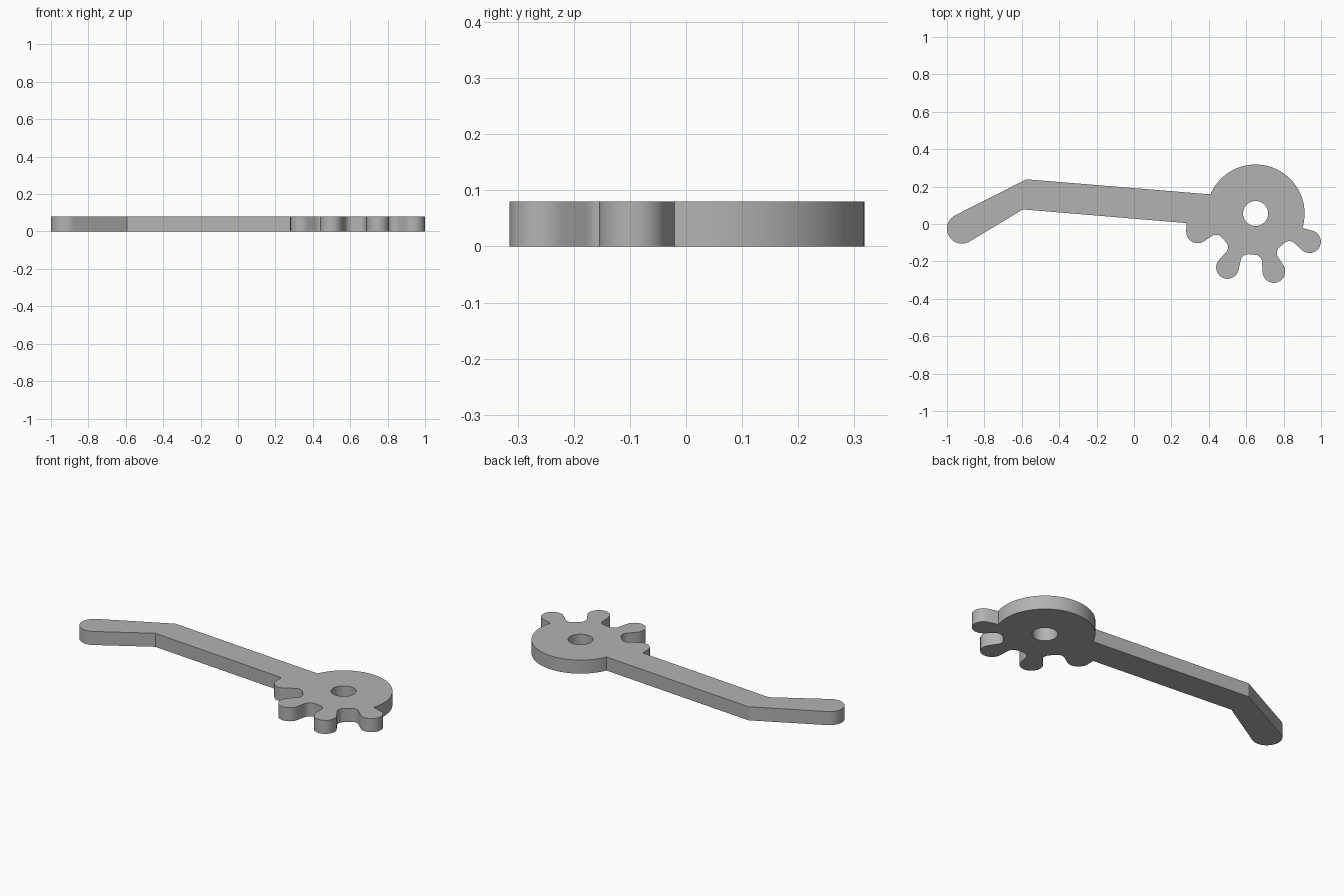
import bpy
from math import cos, sin, radians
from mathutils import Vector

cube = bpy.data.objects.get("Cube")
if cube:
    bpy.data.objects.remove(cube)

THICK = 0.08
HUB = Vector((0.65, 0.056))
TOOTH_DIST, TOOTH_R = 0.325, 0.061
FIRST, STEP, TEETH = -27.5, -45, 4


def polar(center, r, deg):
    return center + Vector((cos(radians(deg)), sin(radians(deg)))) * r


def arc(center, r, start, end, n=14):
    return [polar(center, r, start + (end - start) * i / n) for i in range(n + 1)]


# Lever: bent arm with a rounded free end
outline = [Vector((-0.575, 0.239))]
outline += arc(Vector((-0.92, -0.025)), 0.08, 117, 302, 20)
outline += [Vector((-0.594, 0.078)), Vector((0.28, 0.005))]

# Round teeth with filleted gaps, walked from the lever side to the far side
for i in reversed(range(TEETH)):
    a = FIRST + STEP * i
    start = 180 if i == TEETH - 1 else a - 106
    start = start - 360 if start > a else start
    end = a + 90 if i == 0 else a + 106
    outline += arc(polar(HUB, TOOTH_DIST, a), TOOTH_R, start, end)
    if i:
        mid = a - STEP / 2
        base = polar(HUB, 0.26, mid)
        outline += arc(polar(base, 0.018, mid - 90), 0.04, mid - 90, mid - 180, 6)
        outline += arc(polar(base, 0.018, mid + 90), 0.04, mid + 180, mid + 90, 6)

# Hub rim, back to the lever
outline += arc(HUB, 0.262, -17, 157, 40)

# Filled flat profile with the pivot hole, extruded to thickness
curve = bpy.data.curves.new("lever_profile", "CURVE")
curve.dimensions = "2D"
curve.fill_mode = "BOTH"
curve.extrude = THICK / 2
for loop in (outline, arc(HUB, 0.067, 0, 350, 35)):
    spline = curve.splines.new("POLY")
    spline.points.add(len(loop) - 1)
    for point, co in zip(spline.points, loop):
        point.co = (co.x, co.y, 0, 1)
    spline.use_cyclic_u = True

lever = bpy.data.objects.new("toothed_lever", curve)
bpy.context.collection.objects.link(lever)
lever.location.z = THICK / 2
bpy.ops.object.select_all(action="DESELECT")
lever.select_set(True)
bpy.context.view_layer.objects.active = lever
bpy.ops.object.convert(target="MESH")
lever = bpy.context.object

# Weld the caps to the walls, then shade
bpy.ops.object.mode_set(mode="EDIT")
bpy.ops.mesh.select_all(action="SELECT")
bpy.ops.mesh.remove_doubles(threshold=0.0005)
bpy.ops.mesh.normals_make_consistent(inside=False)
bpy.ops.object.mode_set(mode="OBJECT")
bpy.ops.object.shade_smooth_by_angle(angle=radians(30))

# Plain grey
grey = bpy.data.materials.new("plain_grey")
grey.use_nodes = True
colour = (0.45, 0.45, 0.45, 1)
grey.diffuse_color = colour
grey.node_tree.nodes["Principled BSDF"].inputs["Base Color"].default_value = colour
lever.data.materials.clear()
lever.data.materials.append(grey)
